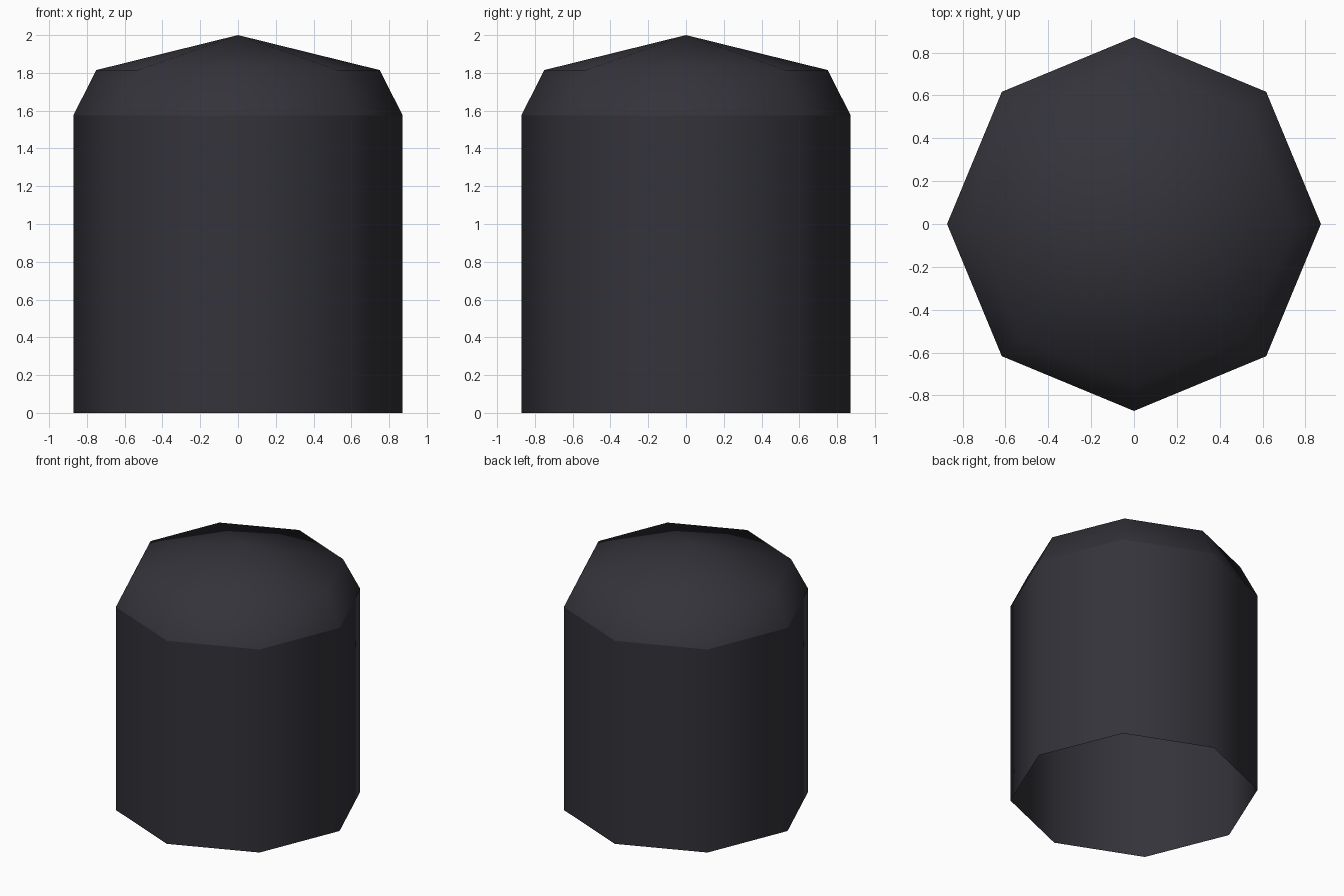
import bpy, bmesh, math

if "Cube" in bpy.data.objects:
    bpy.data.objects.remove(bpy.data.objects["Cube"])

SIDES = 8
mat = bpy.data.materials.new("dark charcoal")
mat.diffuse_color = (0.033, 0.033, 0.042, 1)
mat.use_nodes = True
mat.node_tree.nodes["Principled BSDF"].inputs["Base Color"].default_value = mat.diffuse_color


def lathe(name, profile):
    """Spin (radius, z) points around z; radius 0 becomes a single tip."""
    bm = bmesh.new()
    rings = []
    for r, z in profile:
        if r == 0:
            rings.append([bm.verts.new((0, 0, z))] * SIDES)
        else:
            rings.append([bm.verts.new((r * math.cos(2 * math.pi * i / SIDES),
                                        r * math.sin(2 * math.pi * i / SIDES), z))
                          for i in range(SIDES)])
    for low, high in zip(rings, rings[1:]):
        for i in range(SIDES):
            j = (i + 1) % SIDES
            corners = [low[i], low[j], high[j]]
            if high[i] is not high[j]:
                corners.append(high[i])
            bm.faces.new(corners).smooth = True
    mesh = bpy.data.meshes.new(name)
    bm.to_mesh(mesh)
    bm.free()
    mesh.materials.append(mat)
    obj = bpy.data.objects.new(name, mesh)
    bpy.context.collection.objects.link(obj)
    return obj


# Open-bottomed tube
lathe("body", [(0.872, 0), (0.872, 1.575)])
# Faceted dome, separate so the rim stays crisp
lathe("dome", [(0.872, 1.575), (0.75, 1.815), (0, 2.0)])
